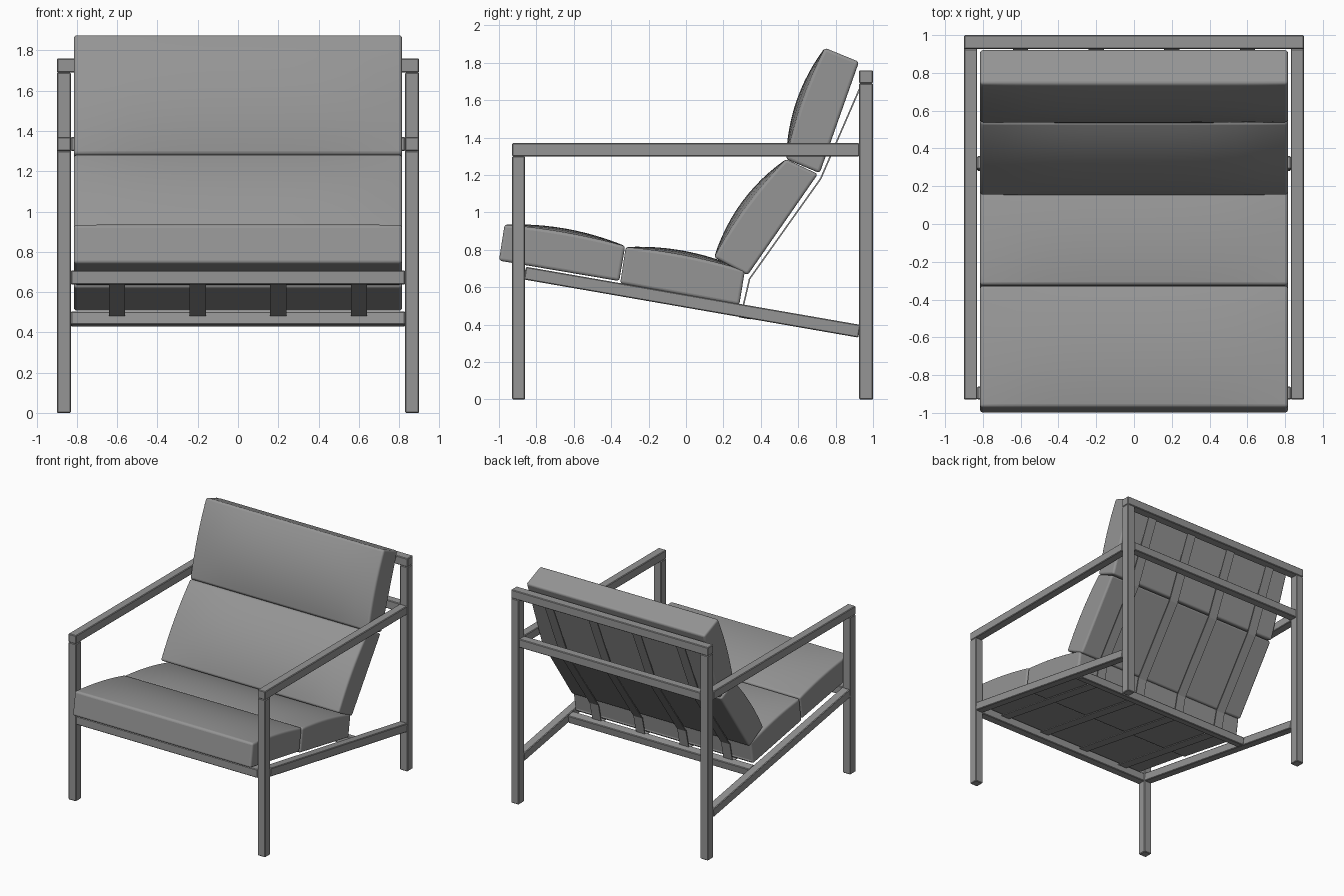
import bpy, bmesh, math
from mathutils import Vector, Matrix

cube = bpy.data.objects.get("Cube")
if cube:
    bpy.data.objects.remove(cube, do_unlink=True)

# One neutral grey for the whole chair
grey = bpy.data.materials.new("neutral_grey")
grey.use_nodes = True
grey.diffuse_color = (0.3, 0.3, 0.3, 1)
grey.node_tree.nodes["Principled BSDF"].inputs["Base Color"].default_value = (0.3, 0.3, 0.3, 1)

BAR = 0.07       # square section of the frame
OUT = 0.9        # half width of the frame
SIDE = OUT - BAR / 2


def finish(bm, name):
    bmesh.ops.recalc_face_normals(bm, faces=bm.faces)
    mesh = bpy.data.meshes.new(name)
    bm.to_mesh(mesh)
    bm.free()
    mesh.materials.append(grey)
    ob = bpy.data.objects.new(name, mesh)
    bpy.context.collection.objects.link(ob)
    return ob


def bevel(ob, width, segments):
    mod = ob.modifiers.new("Bevel", "BEVEL")
    mod.width = width
    mod.segments = segments
    mod.limit_method = "ANGLE"
    mod.angle_limit = math.radians(40)


def smooth(ob, angle):
    bpy.ops.object.select_all(action="DESELECT")
    ob.select_set(True)
    bpy.context.view_layer.objects.active = ob
    bpy.ops.object.shade_smooth_by_angle(angle=math.radians(angle))


def bar(name, centre, size, tilt=0):
    """Square frame bar, tilted about the x axis."""
    bm = bmesh.new()
    matrix = (Matrix.Translation(centre) @ Matrix.Rotation(tilt, 4, "X")
              @ Matrix.Diagonal((*size, 1)))
    bmesh.ops.create_cube(bm, size=1, matrix=matrix)
    ob = finish(bm, name)
    bevel(ob, 0.005, 1)
    return ob


def cushion(name, base0, base1, top0, top1, dome):
    """Padded block with a side outline given as (y, z) corners and a domed face."""
    b0, b1, t0, t1 = (Vector(p) for p in (base0, base1, top0, top1))
    along = (t1 - t0).normalized()
    up = Vector((-along.y, along.x))
    bm = bmesh.new()
    bmesh.ops.create_cube(bm, size=2)
    bmesh.ops.subdivide_edges(bm, edges=bm.edges[:], cuts=11, use_grid_fill=True)
    for v in bm.verts:
        u, s, t = v.co.x, v.co.y, (v.co.z + 1) / 2
        k = (s + 1) / 2
        p = b0.lerp(b1, k).lerp(t0.lerp(t1, k), t)
        p += up * dome * t * (1 - s * s) * (1 - 0.6 * u ** 4)
        v.co = (u * 0.815, p.x, p.y)
    ob = finish(bm, name)
    bevel(ob, 0.03, 4)
    smooth(ob, 50)


def strap(name, x, path):
    """Flat webbing band following a (y, z) path."""
    bm = bmesh.new()
    rows = [[bm.verts.new((x + d, y, z)) for d in (-0.04, 0.04)] for y, z in path]
    for a, b in zip(rows, rows[1:]):
        bm.faces.new((a[0], a[1], b[1], b[0]))
    ob = finish(bm, name)
    mod = ob.modifiers.new("Thickness", "SOLIDIFY")
    mod.thickness = 0.008
    mod.offset = 0


# Side frames: legs, arms and sloping seat rails
front_y, back_y = -0.895, 0.963
slope = math.atan2(-0.31, 1.785)
for side, sx in (("left", 1), ("right", -1)):
    x = sx * SIDE
    bar(side + "_front_leg", (x, front_y, 0.65), (BAR, BAR, 1.3))
    bar(side + "_back_leg", (x, back_y, 0.845), (BAR, 0.074, 1.69))
    bar(side + "_arm", (x, -0.002, 1.335), (BAR, 1.856, BAR))
    bar(side + "_seat_rail", (x, 0.033, 0.52), (BAR, 1.815, 0.069), slope)

# Cross rails
inner = 2 * (OUT - BAR)
bar("top_back_rail", (0, back_y, 1.725), (2 * OUT, 0.074, BAR))
bar("middle_back_rail", (0, back_y, 1.335), (inner, BAR, BAR))
bar("front_rail", (0, front_y, 0.672), (inner, BAR, BAR))
bar("rear_seat_rail", (0, 0.32, 0.466), (inner, BAR, 0.066), slope)

# Cushions
cushion("front_seat_cushion", (-1.0, 0.742), (-0.357, 0.633),
        (-0.97, 0.935), (-0.325, 0.82), 0.036)
cushion("rear_seat_cushion", (-0.352, 0.62), (0.285, 0.505),
        (-0.322, 0.815), (0.315, 0.69), 0.04)
cushion("lower_back_cushion", (0.33, 0.665), (0.705, 1.205),
        (0.15, 0.76), (0.535, 1.285), 0.055)
cushion("upper_back_cushion", (0.715, 1.21), (0.925, 1.805),
        (0.535, 1.285), (0.742, 1.88), 0.05)

# Webbing straps under the seat and behind the back
for i, x in enumerate((-0.6, -0.2, 0.2, 0.6), 1):
    strap(f"seat_strap_{i}", x, [(-0.87, 0.69), (0.285, 0.485)])
    strap(f"back_strap_{i}", x,
          [(0.945, 1.7), (0.72, 1.18), (0.34, 0.645), (0.305, 0.495)])
